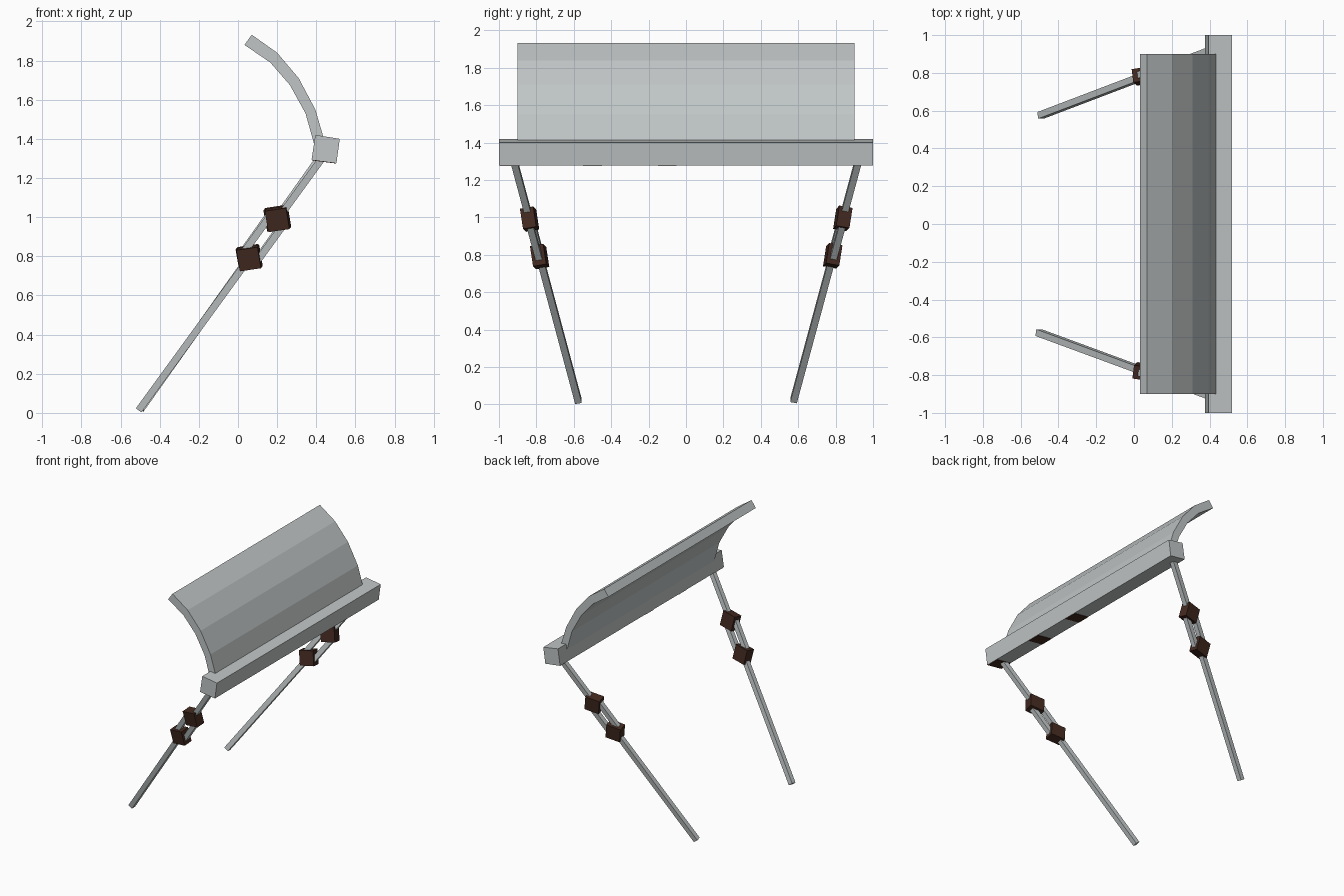
import bpy
import bmesh
from mathutils import Vector

if "Cube" in bpy.data.objects:
    bpy.data.objects.remove(bpy.data.objects["Cube"])


def material(name, rgb):
    m = bpy.data.materials.new(name)
    m.diffuse_color = (*rgb, 1)
    m.use_nodes = True
    m.node_tree.nodes["Principled BSDF"].inputs["Base Color"].default_value = m.diffuse_color
    return m


GREY = material("light grey", (0.53, 0.56, 0.56))
BROWN = material("dark brown", (0.055, 0.022, 0.014))


def extrude(name, points, offset, mat):
    """Solid made by sweeping a closed 3D outline along an offset."""
    bm = bmesh.new()
    face = bm.faces.new([bm.verts.new(p) for p in points])
    res = bmesh.ops.extrude_face_region(bm, geom=[face])
    verts = [g for g in res["geom"] if isinstance(g, bmesh.types.BMVert)]
    bmesh.ops.translate(bm, verts=verts, vec=offset)
    bmesh.ops.recalc_face_normals(bm, faces=bm.faces)
    mesh = bpy.data.meshes.new(name)
    bm.to_mesh(mesh)
    bm.free()
    mesh.materials.append(mat)
    obj = bpy.data.objects.new(name, mesh)
    bpy.context.collection.objects.link(obj)
    return obj


def prism_y(name, profile, y0, y1, mat):
    return extrude(name, [Vector((x, y0, z)) for x, z in profile],
                   Vector((0, y1 - y0, 0)), mat)


# Long tilted beam
prism_y("beam", [(0.395, 1.42), (0.52, 1.40), (0.503, 1.277), (0.376, 1.294)],
        -1, 1, GREY)

# Curved panel rising from the beam
outer = [(0.07, 1.932), (0.20, 1.84), (0.31, 1.71), (0.395, 1.55), (0.445, 1.38)]
inner = [(0.387, 1.38), (0.345, 1.53), (0.265, 1.675), (0.165, 1.79), (0.033, 1.88)]
prism_y("curved_panel", outer + inner, -0.9, 0.9, GREY)

# Thin dark patches on the beam underside
for y in (-0.995, -0.55, -0.15):
    prism_y("underside_patch",
            [(0.50, 1.278), (0.50, 1.274), (0.378, 1.290), (0.378, 1.294)],
            y, y + 0.1, BROWN)


def bar(name, a, b, side, up, w, mat):
    corners = [a + side * w / 2 * s + up * w / 2 * t
               for s, t in ((-1, -1), (1, -1), (1, 1), (-1, 1))]
    extrude(name, corners, b - a, mat)


def leg(prefix, foot, top):
    foot, top = Vector(foot), Vector(top)
    d = (top - foot).normalized()
    y = Vector((0, 1, 0))
    side = (y - d * y.dot(d)).normalized()
    across = side.cross(d)

    def at_height(z):
        return foot + d * ((z - foot.z) / d.z)

    low = at_height(foot.z + 0.775)
    high = at_height(foot.z + 0.975)
    # Lower and upper bars
    bar(prefix + "_lower_bar", foot, low, side, across, 0.036, GREY)
    bar(prefix + "_upper_bar", high, top, side, across, 0.036, GREY)
    # Pair of parallel links between the joints
    for s in (-1, 1):
        off = across * 0.041 * s
        bar(prefix + "_link", low + off, high + off, side, across, 0.036, GREY)
    # Diamond joint blocks, corners pointing along the leg
    for c in (low, high):
        r, h = 0.078, 0.036
        pts = [c - side * h + v * r for v in (d, across, -d, -across)]
        extrude(prefix + "_joint", pts, side * h * 2, BROWN)


leg("front_leg", (-0.505, -0.575, 0.016), (0.44, -0.923, 1.315))
leg("back_leg", (-0.495, 0.575, 0.02), (0.425, 0.925, 1.315))
